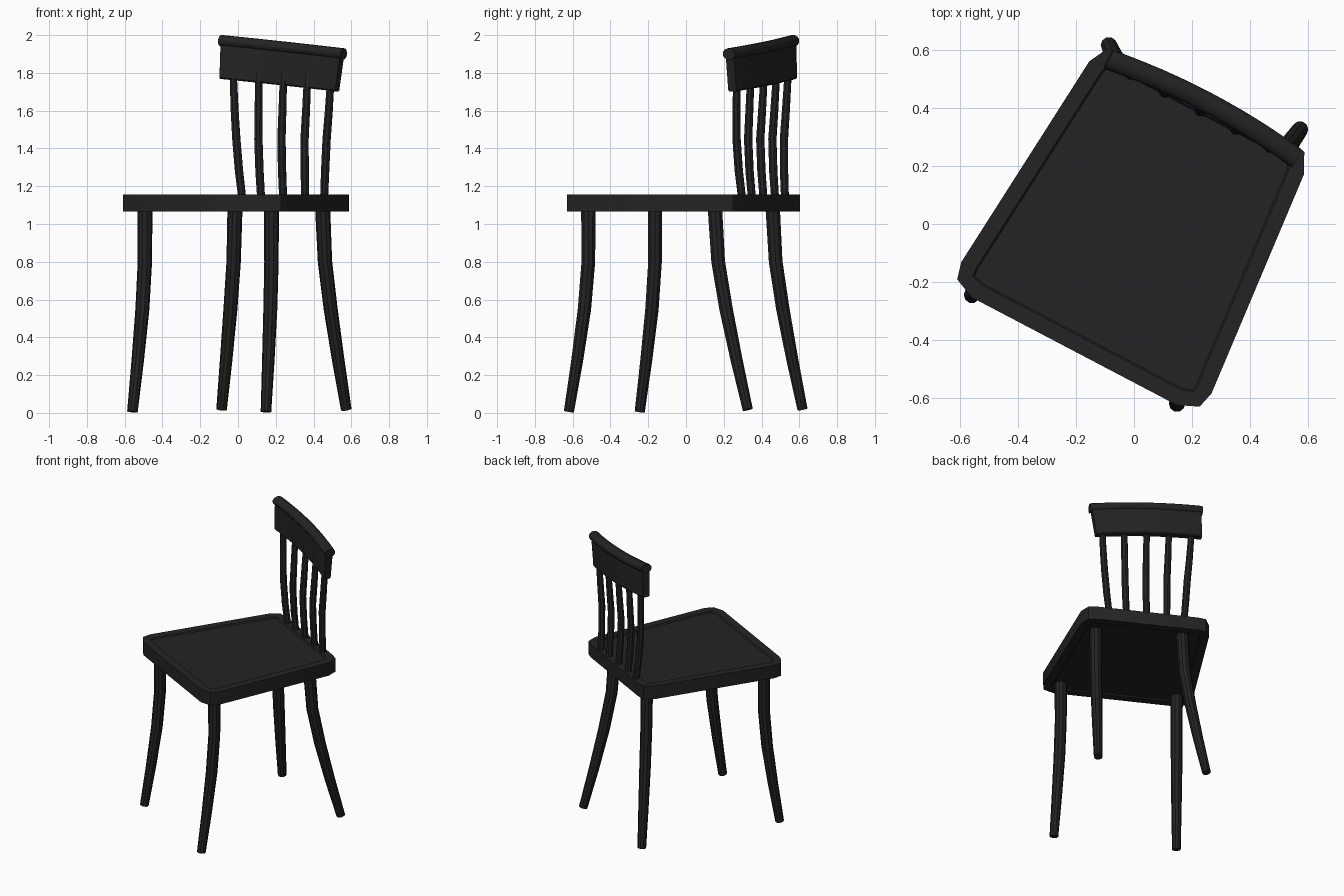
import bpy, bmesh, math
from mathutils import Vector, Matrix

if "Cube" in bpy.data.objects:
    bpy.data.objects.remove(bpy.data.objects["Cube"])

black = bpy.data.materials.new("black paint")
black.diffuse_color = (0.017, 0.017, 0.017, 1)
black.use_nodes = True
black.node_tree.nodes["Principled BSDF"].inputs["Base Color"].default_value = black.diffuse_color

# The chair is turned about z; seat and back are built in its own frame
TURN = Matrix.Rotation(math.radians(-27.7), 4, 'Z') @ Matrix.Translation((0.021, 0, 0))


def finish(bm, name, matrix=None):
    if matrix:
        bm.transform(matrix)
    bmesh.ops.recalc_face_normals(bm, faces=bm.faces)
    me = bpy.data.meshes.new(name)
    bm.to_mesh(me)
    bm.free()
    me.materials.append(black)
    for p in me.polygons:
        p.use_smooth = True
    me.set_sharp_from_angle(angle=math.radians(35))
    ob = bpy.data.objects.new(name, me)
    bpy.context.collection.objects.link(ob)
    return ob


def skin(bm, rings):
    """Join equal rings of points into a closed, capped tube."""
    vs = [[bm.verts.new(p) for p in r] for r in rings]
    n = len(vs[0])
    for a, b in zip(vs, vs[1:]):
        for i in range(n):
            bm.faces.new((a[i], a[(i + 1) % n], b[(i + 1) % n], b[i]))
    bm.faces.new(vs[0][::-1])
    bm.faces.new(vs[-1])


def rod(name, path, radii, matrix=None, sides=10):
    """Round tapering rod along a path, rings square to the path."""
    pts = [Vector(p) for p in path]
    rings = []
    for i, p in enumerate(pts):
        d = (pts[min(i + 1, len(pts) - 1)] - pts[max(i - 1, 0)]).normalized()
        ax = Vector((0, 1, 0)).cross(d).normalized()
        ay = d.cross(ax)
        rings.append([p + radii[i] * (ax * math.cos(t) + ay * math.sin(t))
                      for t in (2 * math.pi * k / sides for k in range(sides))])
    bm = bmesh.new()
    skin(bm, rings)
    return finish(bm, name, matrix)


# Seat: tapered outline with cut corners, shallow panel on both faces
half = [(0.33, 0.503), (0.383, 0.493), (0.418, 0.425),
        (0.487, -0.393), (0.472, -0.452), (0.40, -0.484)]
outline = half + [(-x, y) for x, y in reversed(half)]
bm = bmesh.new()
skin(bm, [[(x, y, z) for x, y in outline] for z in (1.065, 1.156)])
bm.normal_update()
bmesh.ops.recalc_face_normals(bm, faces=bm.faces)
for f in [f for f in bm.faces if abs(f.normal.z) > 0.9]:
    bmesh.ops.inset_region(bm, faces=[f], thickness=0.055)
    bmesh.ops.inset_region(bm, faces=[f], thickness=0.006, depth=-0.008)
finish(bm, "seat", TURN)

# Legs: straight under the seat, then curving outward to the foot
legs = {
    "front_left_leg": ((-0.493, -0.164), (-0.559, -0.245), 0),
    "front_right_leg": ((0.177, -0.517), (0.148, -0.620), 0),
    "back_left_leg": ((-0.016, 0.459), (-0.087, 0.617), 1),
    "back_right_leg": ((0.448, 0.153), (0.573, 0.327), 1),
}
bend = [(0, 0, 0.2, 0.57, 1), (0, 0.1, 0.34, 0.66, 1)]
for name, (top, foot, back) in legs.items():
    zs = (1.085, 0.8, 0.55, 0.28, 0.018 if back else 0.006)
    path = [(top[0] + (foot[0] - top[0]) * f, top[1] + (foot[1] - top[1]) * f, z)
            for z, f in zip(zs, bend[back])]
    rod(name, path, (0.040, 0.038, 0.037, 0.033, 0.028))

# Back spindles: fanning out, bowed slightly forward at mid height
for i, (b, m, t) in enumerate([(-0.245, -0.27, -0.295), (-0.132, -0.138, -0.146), (0, 0, 0),
                               (0.132, 0.138, 0.146), (0.245, 0.27, 0.291)]):
    bulge = 0.018 * (1 - (t / 0.36) ** 2)
    path = [(b, 0.474, 1.14), ((b + m) / 2, 0.462, 1.28), (m, 0.455, 1.45),
            ((m + t) / 2, 0.457 + bulge / 2, 1.6), (t, 0.461 + bulge, 1.80)]
    rod(f"back_spindle_{i + 1}", path, (0.022, 0.023, 0.023, 0.022, 0.020), TURN, 8)

# Back rail: curved board with rounded cap, the whole rail tilted sideways
TILT = TURN @ Matrix.Translation((0.006, 0, 1.966)) @ Matrix.Rotation(math.radians(5.5), 4, 'Y')


def rail(name, profile, width, flare=0.0):
    """Sweep a depth/height profile along a shallow arc."""
    rings = []
    for k in range(13):
        s = -1 + 2 * k / 12
        rings.append([(s * (width + flare * z), 0.461 + y + 0.027 * (1 - s * s), z)
                      for y, z in profile])
    bm = bmesh.new()
    skin(bm, rings)
    finish(bm, name, TILT)


rail("back_board", [(-0.024, -0.03), (-0.024, -0.225), (-0.018, -0.232),
                    (0.018, -0.232), (0.024, -0.225), (0.024, -0.03)], 0.361, 0.06)
rail("back_cap", [(0.037 * math.cos(t), -0.031 + 0.031 * math.sin(t))
                  for t in (math.pi / 12 + math.pi * k / 6 for k in range(12))], 0.368)
